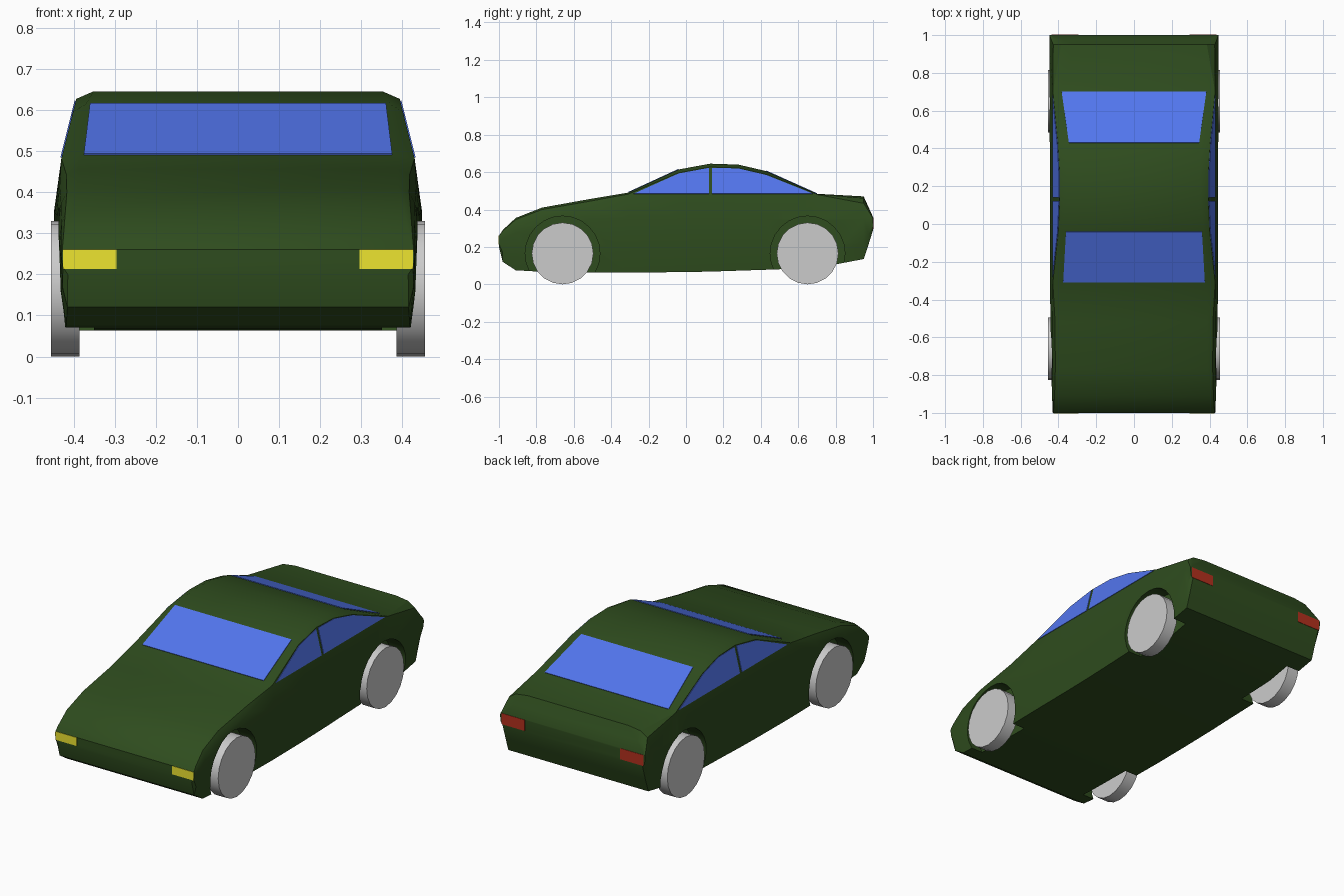
import bpy, bmesh, math

if "Cube" in bpy.data.objects:
    bpy.data.objects.remove(bpy.data.objects["Cube"])


def material(name, rgb):
    m = bpy.data.materials.new(name)
    m.diffuse_color = (*rgb, 1)
    m.use_nodes = True
    m.node_tree.nodes["Principled BSDF"].inputs["Base Color"].default_value = m.diffuse_color
    return m


GREEN = material("green_paint", (0.028, 0.073, 0.013))
BLUE = material("blue_glass", (0.085, 0.18, 0.85))
YELLOW = material("yellow_lamp", (0.85, 0.78, 0.03))
RED = material("red_lamp", (0.45, 0.03, 0.013))


def add_mesh(name, bm, mat):
    bmesh.ops.recalc_face_normals(bm, faces=bm.faces)
    me = bpy.data.meshes.new(name)
    bm.to_mesh(me)
    bm.free()
    ob = bpy.data.objects.new(name, me)
    bpy.context.collection.objects.link(ob)
    me.materials.append(mat)
    return ob


def activate(ob):
    bpy.ops.object.select_all(action='DESELECT')
    ob.select_set(True)
    bpy.context.view_layer.objects.active = ob


def panel(name, points, mat, thickness=0.006):
    """Thin sheet lying across the body surface."""
    bm = bmesh.new()
    bm.faces.new([bm.verts.new(p) for p in points])
    ob = add_mesh(name, bm, mat)
    mod = ob.modifiers.new("thickness", 'SOLIDIFY')
    mod.thickness = thickness
    mod.offset = 0
    return ob


def disc(name, x, y, z, r, depth, sides):
    bpy.ops.mesh.primitive_cylinder_add(vertices=sides, radius=r, depth=depth,
                                        location=(x, y, z),
                                        rotation=(0, math.pi / 2, 0))
    ob = bpy.context.object
    ob.name = name
    return ob


def side_x(z):
    """Leaning plane of the cabin sides."""
    return 0.43 - (z - 0.48) * 0.25


# Body stations: y, top z, top crease x, bottom z, widest x
STATIONS = [
    (-1.00, 0.26, 0.425, 0.20, 0.43), (-0.98, 0.29, 0.418, 0.12, 0.431),
    (-0.91, 0.355, 0.404, 0.075, 0.434), (-0.77, 0.41, 0.39, 0.067, 0.438),
    (-0.52, 0.455, 0.388, 0.063, 0.442), (-0.31, 0.49, 0.386, 0.063, 0.445),
    (-0.04, 0.614, 0.37, 0.065, 0.445), (0.13, 0.645, 0.352, 0.068, 0.445),
    (0.28, 0.64, 0.35, 0.073, 0.445), (0.43, 0.605, 0.355, 0.078, 0.446),
    (0.70, 0.484, 0.39, 0.088, 0.448), (0.95, 0.47, 0.31, 0.135, 0.448),
    (0.975, 0.415, 0.38, 0.21, 0.448), (1.00, 0.36, 0.44, 0.29, 0.448)]


def half_section(y, zt, xc, zb, w):
    h = zt - zb
    if zt > 0.48:                                   # cabin
        zs = max(zt - 0.018, 0.482)
        upper = [(side_x(zs), zs), (0.43, 0.48)]
    else:                                           # bonnet and boot
        upper = [(xc + 0.55 * (w - xc), zt - 0.03 * h),
                 (xc + 0.85 * (w - xc), zt - 0.11 * h)]
    zw = min(0.35, zt - 0.28 * h)
    zl = zb + 0.4 * (zw - zb)
    return [(xc, zt)] + upper + [(w, zw), (w - 0.004, zl), (w - 0.016, zb)]


# Body shell: loft through the mirrored sections
bm = bmesh.new()
rings = []
for st in STATIONS:
    half = half_section(*st)
    loop = half + [(-x, z) for x, z in reversed(half)]
    rings.append([bm.verts.new((x, st[0], z)) for x, z in loop])
for a, b in zip(rings, rings[1:]):
    for i in range(len(a)):
        j = (i + 1) % len(a)
        bm.faces.new((a[i], a[j], b[j], b[i]))
bm.faces.new(rings[0])
bm.faces.new(rings[-1])
body = add_mesh("body", bm, GREEN)

# Wheel arches cut into the body
WHEELS = [(s, y) for s in (-1, 1) for y in (-0.66, 0.65)]
for s, y in WHEELS:
    cutter = disc("arch_cutter", s * 0.45, y, 0.165, 0.2, 0.2, 24)
    cutter.hide_render = True
    mod = body.modifiers.new("arch", 'BOOLEAN')
    mod.operation = 'DIFFERENCE'
    mod.solver = 'EXACT'
    mod.object = cutter
    activate(body)
    bpy.ops.object.modifier_apply(modifier=mod.name)
    bpy.data.objects.remove(cutter)
activate(body)
bpy.ops.object.shade_smooth_by_angle(angle=math.radians(25))

# Wheels
for s, y in WHEELS:
    wheel = disc("wheel", s * 0.42, y, 0.165, 0.165, 0.07, 20)
    activate(wheel)
    bpy.ops.object.shade_smooth_by_angle(angle=math.radians(30))

# Front and rear glass
panel("windscreen", [(-0.375, -0.308, 0.491), (0.375, -0.308, 0.491),
                     (0.36, -0.04, 0.614), (-0.36, -0.04, 0.614)], BLUE)
panel("rear_window", [(-0.383, 0.70, 0.484), (0.383, 0.70, 0.484),
                      (0.345, 0.43, 0.605), (-0.345, 0.43, 0.605)], BLUE)

# Side windows, split by a pillar
FRONT_PANE = [(-0.28, 0.484), (0.122, 0.484), (0.122, 0.622), (-0.04, 0.592)]
REAR_PANE = [(0.14, 0.484), (0.68, 0.484), (0.43, 0.584), (0.28, 0.619), (0.14, 0.622)]
for s in (-1, 1):
    for name, pane in (("front_side_window", FRONT_PANE), ("rear_side_window", REAR_PANE)):
        panel(name, [(s * side_x(z), y, z) for y, z in pane], BLUE)

# Headlights and tail lights
for s in (-1, 1):
    for name, y, x1, z0, z1, mat in (("headlight", -1, 0.426, 0.213, 0.26, YELLOW),
                                     ("tail_light", 1, 0.438, 0.297, 0.358, RED)):
        panel(name, [(s * 0.295, y, z0), (s * x1, y, z0),
                     (s * x1, y, z1), (s * 0.295, y, z1)], mat, 0.004)
